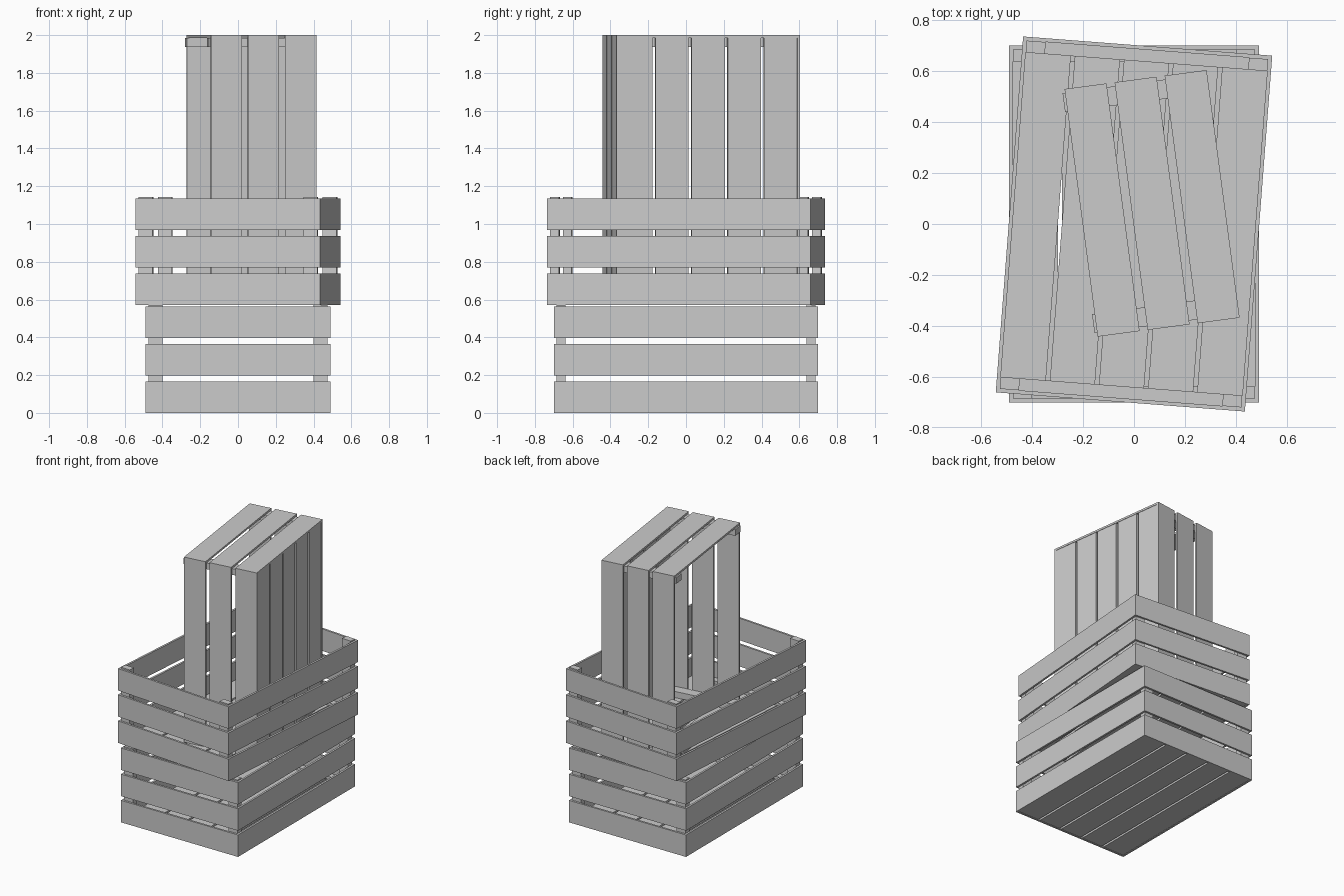
import bpy, bmesh
from math import radians
from mathutils import Matrix, Vector

if "Cube" in bpy.data.objects:
    bpy.data.objects.remove(bpy.data.objects["Cube"])

# crate proportions
W, L = 0.98, 1.40           # outer width (x) and length (y)
T = 0.015                   # slat thickness
SLAT_H, PITCH = 0.166, 0.198
SLAT_TOP, POST_TOP = 0.562, 0.572
POST_X, POST_Y = 0.075, 0.047
FLOOR_Z0, FLOOR_Z1 = 0.003, 0.028
GAP = 0.016


def boxes(name, spans, matrix):
    """One object made of boxes given as (low corner, high corner)."""
    bm = bmesh.new()
    for lo, hi in spans:
        lo, hi = Vector(lo), Vector(hi)
        m = Matrix.Translation((lo + hi) / 2) @ Matrix.Diagonal((*(hi - lo), 1))
        bmesh.ops.create_cube(bm, size=1, matrix=m)
    mesh = bpy.data.meshes.new(name)
    bm.to_mesh(mesh)
    bm.free()
    ob = bpy.data.objects.new(name, mesh)
    ob.matrix_world = matrix
    bpy.context.collection.objects.link(ob)


def mirrored(lo, hi, sx, sy):
    """Mirror a box across x and/or y, keeping low and high corners ordered."""
    xs = sorted((lo[0] * sx, hi[0] * sx))
    ys = sorted((lo[1] * sy, hi[1] * sy))
    return (xs[0], ys[0], lo[2]), (xs[1], ys[1], hi[2])


def crate(name, matrix):
    hx, hy = W / 2, L / 2
    ix, iy = hx - T, hy - T

    # three rows of slats on each wall
    long_slats, short_slats = [], []
    for row in range(3):
        z0 = row * PITCH
        z1 = z0 + SLAT_H
        for s in (-1, 1):
            long_slats.append(mirrored((ix, -iy, z0), (hx, iy, z1), s, 1))
            short_slats.append(mirrored((-hx, iy, z0), (hx, hy, z1), 1, s))
    boxes(name + "_long_slats", long_slats, matrix)
    boxes(name + "_short_slats", short_slats, matrix)

    # corner posts
    posts = [mirrored((ix - POST_X, iy - POST_Y, FLOOR_Z0), (ix, iy, POST_TOP), sx, sy)
             for sx in (-1, 1) for sy in (-1, 1)]
    boxes(name + "_corner_posts", posts, matrix)

    # five floor boards
    bw = (2 * ix - 4 * GAP) / 5
    floor = []
    for i in range(5):
        x0 = -ix + i * (bw + GAP)
        floor.append(((x0, -iy, FLOOR_Z0), (x0 + bw, iy, FLOOR_Z1)))
    boxes(name + "_floor_boards", floor, matrix)

    # battens joining the floor boards at each end
    bx = ix - POST_X
    battens = [mirrored((-bx, iy - POST_Y, FLOOR_Z1), (bx, iy, FLOOR_Z1 + 0.022), 1, s)
               for s in (-1, 1)]
    boxes(name + "_floor_battens", battens, matrix)


# two stacked crates, the upper one slightly turned
crate("lower_crate", Matrix.Identity(4))
crate("middle_crate", Matrix.Translation((0, 0, 0.572)) @ Matrix.Rotation(radians(-4.4), 4, 'Z'))

# third crate standing on end inside, open side facing -x
crate("upright_crate",
      Matrix.Translation((0.071, 0.081, 1.30))
      @ Matrix.Rotation(radians(7.6), 4, 'Z')
      @ Matrix.Rotation(radians(-90), 4, 'Y')
      @ Matrix.Rotation(radians(90), 4, 'Z')
      @ Matrix.Translation((0, 0, -SLAT_TOP / 2)))
